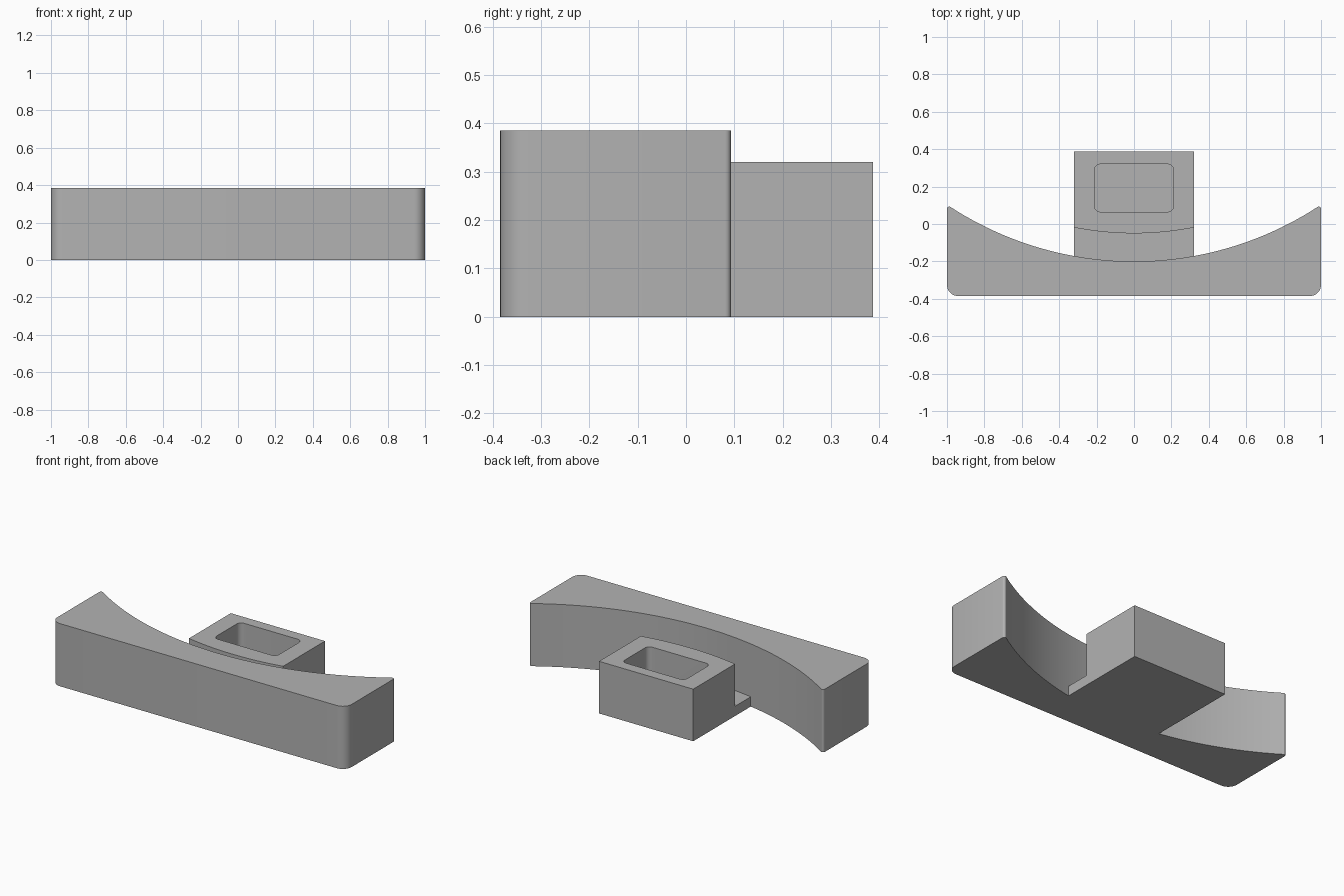
import bpy, bmesh, math
from mathutils import Vector

if "Cube" in bpy.data.objects:
    bpy.data.objects.remove(bpy.data.objects["Cube"])

grey = bpy.data.materials.new("light grey")
grey.diffuse_color = (0.45, 0.45, 0.45, 1)
grey.use_nodes = True
grey.node_tree.nodes["Principled BSDF"].inputs["Base Color"].default_value = grey.diffuse_color

ARC_Y = 1.60                     # shared centre of the two concave arcs
R_BODY, R_BLOCK = 1.80, 1.65


def arc(radius, x0, x1, n):
    """Points on a concave arc, evenly spaced by angle."""
    a0, a1 = math.asin(x0 / radius), math.asin(x1 / radius)
    angles = [a0 + (a1 - a0) * i / n for i in range(n + 1)]
    return [(radius * math.sin(a), ARC_Y - radius * math.cos(a)) for a in angles]


def fillet(prev, corner, nxt, r, n=8):
    """Round one corner with a circular arc of radius r."""
    p, c, q = Vector(prev), Vector(corner), Vector(nxt)
    u, v = (p - c).normalized(), (q - c).normalized()
    half = u.angle(v) / 2
    centre = c + (u + v).normalized() * (r / math.sin(half))
    s = c + u * (r / math.tan(half)) - centre
    e = c + v * (r / math.tan(half)) - centre
    total = s.angle(e)
    return [tuple(centre + (s * math.sin(total * (1 - i / n)) + e * math.sin(total * i / n))
                  / math.sin(total)) for i in range(n + 1)]


def prism(name, outline, z0, z1):
    """Extrude a flat outline between two heights."""
    bm = bmesh.new()
    face = bm.faces.new([bm.verts.new((x, y, z0)) for x, y in outline])
    top = bmesh.ops.extrude_face_region(bm, geom=[face])["geom"]
    bmesh.ops.translate(bm, vec=(0, 0, z1 - z0),
                        verts=[g for g in top if isinstance(g, bmesh.types.BMVert)])
    bmesh.ops.recalc_face_normals(bm, faces=bm.faces)
    mesh = bpy.data.meshes.new(name)
    bm.to_mesh(mesh)
    bm.free()
    mesh.materials.append(grey)
    obj = bpy.data.objects.new(name, mesh)
    bpy.context.collection.objects.link(obj)
    return obj


def smooth(obj):
    bpy.ops.object.select_all(action='DESELECT')
    obj.select_set(True)
    bpy.context.view_layer.objects.active = obj
    bpy.ops.object.shade_smooth_by_angle(angle=math.radians(30))


# Curved bar: flat front, rounded corners, concave back
front, r = -0.385, 0.06
tip_y = ARC_Y - math.sqrt(R_BODY ** 2 - 1)
right = fillet((0, front), (1, front), (1, 0), r)
right += fillet((1, front), (1, tip_y), (0.95, tip_y - 0.0334), 0.012, 5)
left = [(-x, y) for x, y in reversed(right)]
middle = arc(R_BODY, 0.985, 0.32, 16) + arc(R_BODY, 0.32, -0.32, 16)[1:] \
    + arc(R_BODY, -0.32, -0.985, 16)[1:]
smooth(prism("curved_bar", right + middle + left, 0, 0.385))

# Thin tongue joining the bar to the block
tongue = prism("joining_tongue",
               arc(R_BODY, -0.32, 0.32, 16) + arc(R_BLOCK, 0.32, -0.32, 16), 0, 0.06)
smooth(tongue)

# Block with a concave front
block = prism("socket_block",
              arc(R_BLOCK, -0.32, 0.32, 16) + [(0.32, 0.387), (-0.32, 0.387)], 0, 0.32)

# Rounded pocket sunk into the block
corners = [(-0.212, 0.065), (0.212, 0.065), (0.212, 0.32), (-0.212, 0.32)]
pocket = []
for i in range(4):
    pocket += fillet(corners[i - 1], corners[i], corners[(i + 1) % 4], 0.032)
cutter = prism("pocket_cutter", pocket, 0.06, 0.5)
cutter.hide_render = True
cut = block.modifiers.new("pocket", 'BOOLEAN')
cut.operation, cut.solver, cut.object = 'DIFFERENCE', 'EXACT', cutter
bpy.context.view_layer.objects.active = block
bpy.ops.object.modifier_apply(modifier=cut.name)
bpy.data.objects.remove(cutter)
smooth(block)
